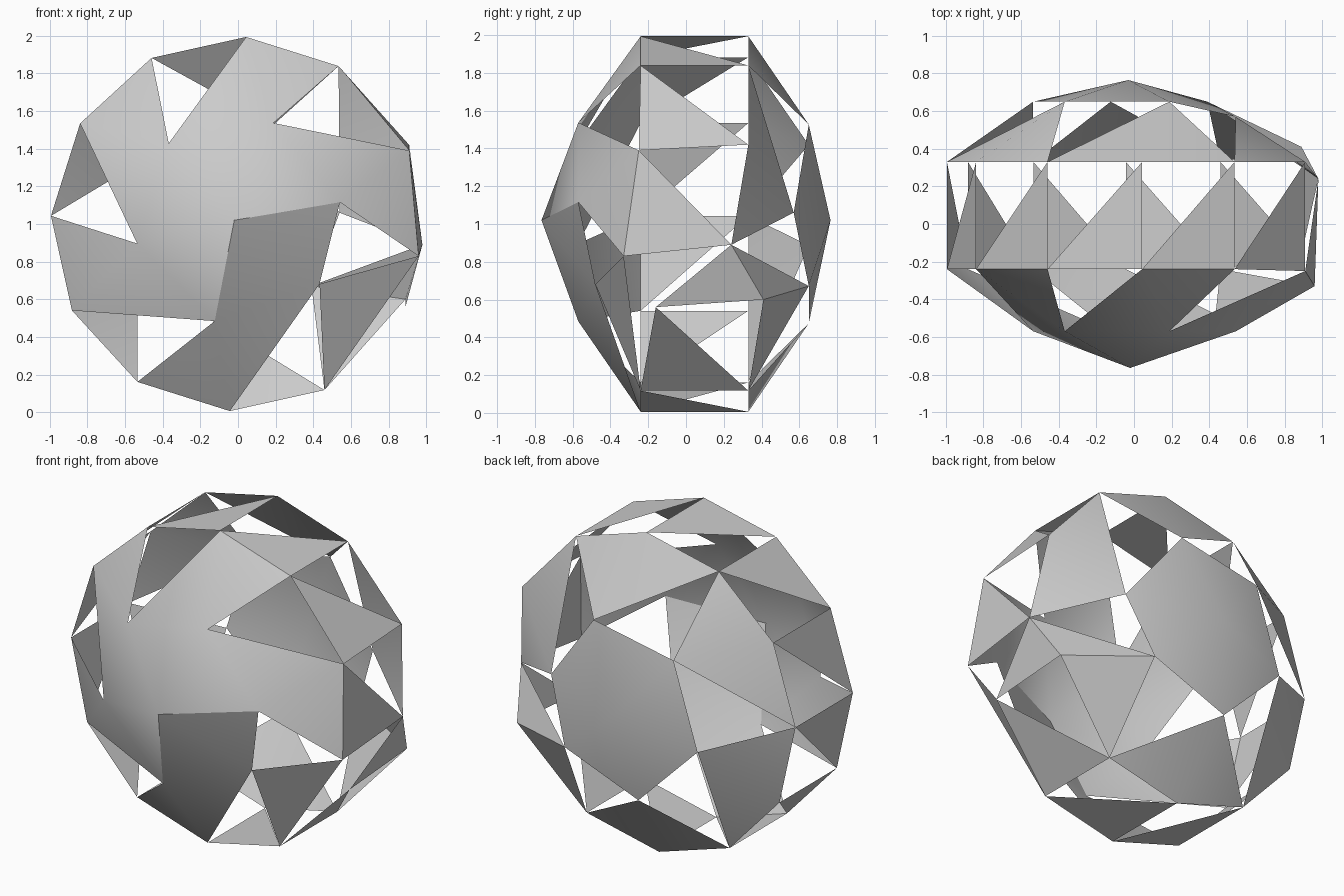
import bpy, bmesh
from math import sin, cos, radians
from mathutils import Vector

cube = bpy.data.objects.get("Cube")
if cube:
    bpy.data.objects.remove(cube)

# One flat grey for the whole shell
grey = bpy.data.materials.new("plain_grey")
grey.use_nodes = True
colour = (0.6, 0.6, 0.6, 1)
grey.diffuse_color = colour
grey.node_tree.nodes["Principled BSDF"].inputs["Base Color"].default_value = colour


def ring(angles, radius, depth, height):
    """Points around the front-to-back axis."""
    return [Vector((radius * cos(radians(a)), depth, height + radius * sin(radians(a))))
            for a in angles]


bm = bmesh.new()
centre = Vector((0, 0, 1))


def make_verts(points):
    return [bm.verts.new(p) for p in points]


def tri(*corners):
    """Add a triangle that faces away from the centre."""
    face = bm.faces.new(corners)
    face.normal_update()
    if face.normal.dot(face.calc_center_median() - centre) < 0:
        face.normal_flip()


# Six-sided caps, front and back
cap_angles = [70, 10, -38, -103, -167, -228]
front_points = ring(cap_angles, 0.55, -0.57, 1.02)
front_points[2].y = -0.48
back_points = ring(cap_angles, 0.55, 0.65, 1.01)
back_points[1] = Vector((0.54, 0.57, 1.06))
back_points[2].x = 0.39

# Twelve-sided rims, with a bent spot on one side
rim_angles = [87.5 - 30 * k for k in range(12)]
near_points = ring(rim_angles, 0.995, -0.24, 1)
far_points = ring(rim_angles, 0.995, 0.33, 1)
near_points[2] = Vector((0.91, -0.25, 1.39))
near_points[3] = Vector((0.96, -0.33, 0.83))
near_points[4] = Vector((0.89, -0.16, 0.56))
far_points[2] = Vector((0.91, 0.33, 1.42))
far_points[3] = Vector((0.98, 0.24, 0.89))
far_points[4] = Vector((0.89, 0.41, 0.6))

front, back, near, far = map(make_verts, (front_points, back_points, near_points, far_points))
front_tip, back_tip = make_verts([(-0.02, -0.765, 1.02), (-0.03, 0.765, 1.02)])

for j in range(6):
    nxt = (j + 1) % 6
    # Closed caps
    tri(front_tip, front[j], front[nxt])
    tri(back_tip, back[j], back[nxt])
    # Front petals, leaving a hole beside each
    if j != 1:
        tri(front[j], front[nxt], near[(2 * j + 2) % 12])
    tri(front[j], near[3 if j == 2 else 2 * j], near[2 * j + 1])
    # Back petals span two rim edges
    tri(back[j], far[2 * j - 1], far[2 * j])
    tri(back[j], far[2 * j], far[2 * j + 1])

# Sawtooth band between the rims
for k in range(12):
    nxt = (k + 1) % 12
    if k == 3:
        tri(near[nxt], far[nxt], far[k])
    else:
        tri(near[k], near[nxt], far[nxt])

mesh = bpy.data.meshes.new("faceted_shell")
bm.to_mesh(mesh)
bm.free()
mesh.materials.append(grey)
shell = bpy.data.objects.new("faceted_shell", mesh)
bpy.context.collection.objects.link(shell)

# Soft shading across shallow folds
bpy.ops.object.select_all(action="DESELECT")
shell.select_set(True)
bpy.context.view_layer.objects.active = shell
bpy.ops.object.shade_smooth_by_angle(angle=radians(30))
